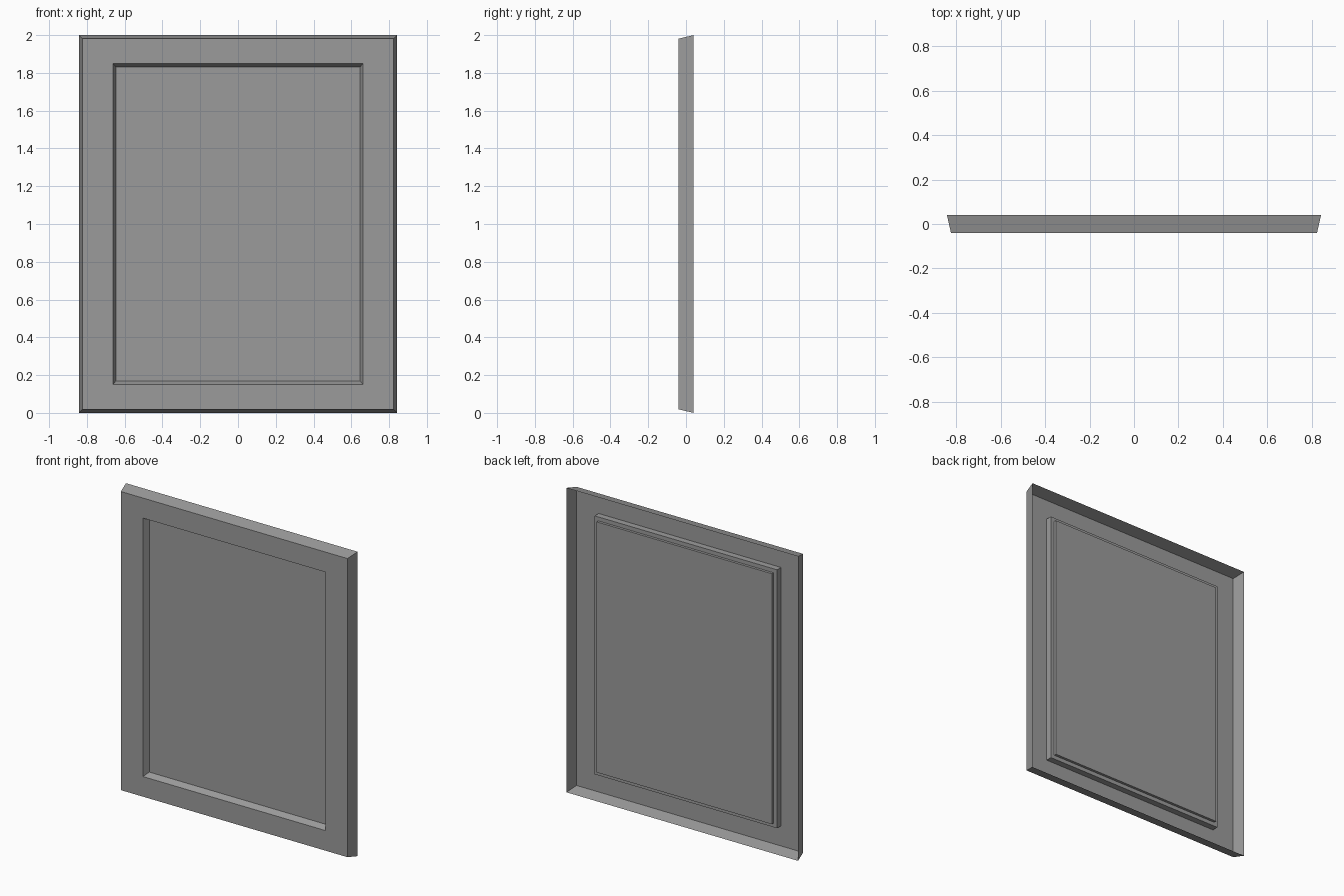
import bpy, bmesh

if "Cube" in bpy.data.objects:
    bpy.data.objects.remove(bpy.data.objects["Cube"])

# Dark grey for every part
grey = bpy.data.materials.new("dark_grey")
grey.diffuse_color = (0.33, 0.33, 0.33, 1)
grey.use_nodes = True
grey.node_tree.nodes["Principled BSDF"].inputs["Base Color"].default_value = grey.diffuse_color


def loft(name, rings, cap_last=True):
    """Join rectangular rings (half width, half height, y) and close the last one."""
    bm = bmesh.new()
    loops = []
    for hw, hh, y in rings:
        loops.append([bm.verts.new((sx * hw, y, 1 + sz * hh))
                      for sx, sz in ((-1, -1), (1, -1), (1, 1), (-1, 1))])
    for a, b in zip(loops, loops[1:]):
        for i in range(4):
            j = (i + 1) % 4
            bm.faces.new((a[i], a[j], b[j], b[i]))
    if cap_last:
        bm.faces.new(loops[-1])
    mesh = bpy.data.meshes.new(name)
    bm.to_mesh(mesh)
    bm.free()
    mesh.materials.append(grey)
    obj = bpy.data.objects.new(name, mesh)
    bpy.context.collection.objects.link(obj)
    return obj


# Open-backed frame: tapered outer wall, front border, sloping inner wall
loft("frame", [(0.842, 1.0, 0.04), (0.824, 0.981, -0.04),
               (0.663, 0.849, -0.04), (0.645, 0.83, 0.0)], cap_last=False)

# Recessed front panel
loft("panel", [(0.645, 0.83, 0.0)])

# Stepped backing: straight outer rim, ledge, raised rear face
backing = loft("panel_backing", [(0.663, 0.849, -0.04), (0.663, 0.849, 0.001),
                                 (0.637, 0.823, 0.001), (0.637, 0.823, 0.018)])
backing.data.flip_normals()
